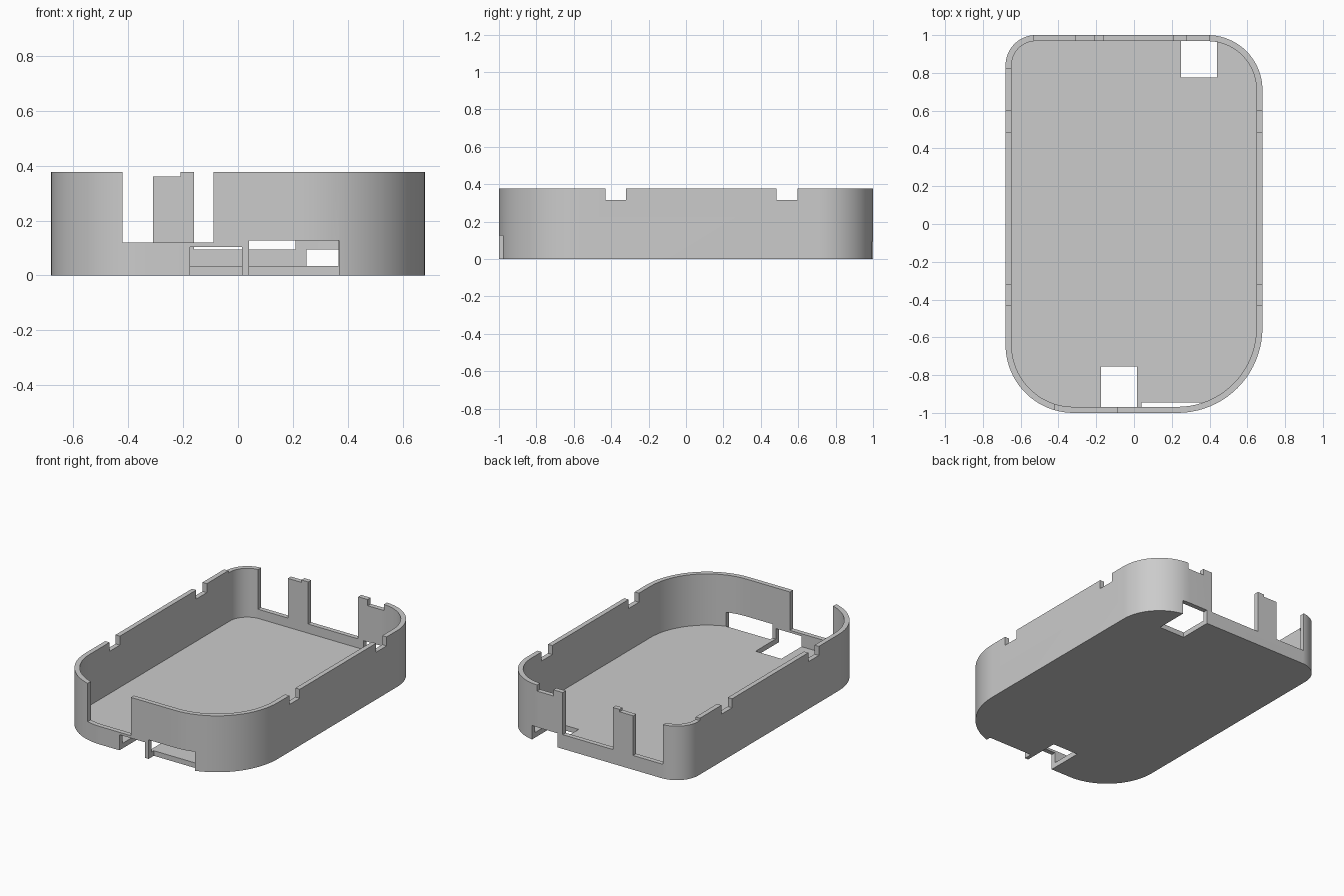
import bpy, bmesh, math

if "Cube" in bpy.data.objects:
    bpy.data.objects.remove(bpy.data.objects["Cube"], do_unlink=True)

HALF_X, HALF_Y, HEIGHT = 0.68, 1.0, 0.376
WALL, FLOOR = 0.032, 0.034
RADII = {(1, 1): 0.29, (-1, 1): 0.16, (-1, -1): 0.36, (1, -1): 0.45}

grey = bpy.data.materials.new("plain grey")
grey.use_nodes = True
colour = (0.6, 0.6, 0.6, 1)
grey.diffuse_color = colour
grey.node_tree.nodes["Principled BSDF"].inputs["Base Color"].default_value = colour


def make_object(name, bm):
    bmesh.ops.recalc_face_normals(bm, faces=bm.faces)
    mesh = bpy.data.meshes.new(name)
    bm.to_mesh(mesh)
    bm.free()
    obj = bpy.data.objects.new(name, mesh)
    bpy.context.collection.objects.link(obj)
    mesh.materials.append(grey)
    return obj


def rounded_slab(name, inset, z0, z1, steps=20):
    """Rounded rectangle with a different radius at each corner."""
    bm = bmesh.new()
    ring = []
    for quarter, ((sx, sy), radius) in enumerate(RADII.items()):
        cx, cy = sx * (HALF_X - radius), sy * (HALF_Y - radius)
        for i in range(steps + 1):
            a = (quarter + i / steps) * math.pi / 2
            r = radius - inset
            ring.append(bm.verts.new((cx + r * math.cos(a), cy + r * math.sin(a), z0)))
    face = bm.faces.new(ring)
    out = bmesh.ops.extrude_face_region(bm, geom=[face])
    top = [v for v in out["geom"] if isinstance(v, bmesh.types.BMVert)]
    bmesh.ops.translate(bm, verts=top, vec=(0, 0, z1 - z0))
    return make_object(name, bm)


def box(name, xs, ys, zs):
    bm = bmesh.new()
    bmesh.ops.create_cube(bm, size=1)
    for v in bm.verts:
        for axis, (low, high) in enumerate((xs, ys, zs)):
            v.co[axis] = high if v.co[axis] > 0 else low
    return make_object(name, bm)


def cut(target, cutter):
    mod = target.modifiers.new("cut", "BOOLEAN")
    mod.operation, mod.solver, mod.object = "DIFFERENCE", "EXACT", cutter
    bpy.context.view_layer.objects.active = target
    bpy.ops.object.modifier_apply(modifier=mod.name)
    bpy.data.objects.remove(cutter, do_unlink=True)


# Tray body and its cavity
tray = rounded_slab("case_tray", 0, 0, HEIGHT)
cut(tray, rounded_slab("cavity", WALL, FLOOR, 1))

TOP, BASE = 1, -0.2
FRONT, BACK = (-1.2, -0.9), (0.9, 1.2)
cuts = [
    # Front wall: tall slot, then two ports open at the base
    ("front_slot", (-0.42, -0.09), FRONT, (0.12, TOP)),
    ("front_port", (-0.175, 0.015), (-1.2, -0.755), (BASE, 0.104)),
    ("front_wide_port", (0.04, 0.368), (-1.2, -0.945), (BASE, 0.127)),
    # Back wall: two tall slots, a shallow notch and a port
    ("back_slot_right", (-0.53, -0.31), BACK, (0.095, TOP)),
    ("back_slot_middle", (-0.16, 0.21), BACK, (0.095, TOP)),
    ("back_notch", (0.28, 0.40), BACK, (0.335, TOP)),
    ("back_port", (0.25, 0.44), (0.775, 1.2), (BASE, 0.094)),
    # Slightly lowered rim at the tight corner
    ("low_rim", (-1, -0.21), (0.825, 1.2), (0.36, TOP)),
    # Clip notches across both side walls
    ("side_notch_front", (-1, 1), (-0.43, -0.32), (0.316, TOP)),
    ("side_notch_back", (-1, 1), (0.485, 0.597), (0.316, TOP)),
]
for spec in cuts:
    cut(tray, box(*spec))

# Smooth corners, sharp rims
bpy.ops.object.select_all(action="DESELECT")
tray.select_set(True)
bpy.context.view_layer.objects.active = tray
bpy.ops.object.shade_smooth_by_angle(angle=math.radians(30))
